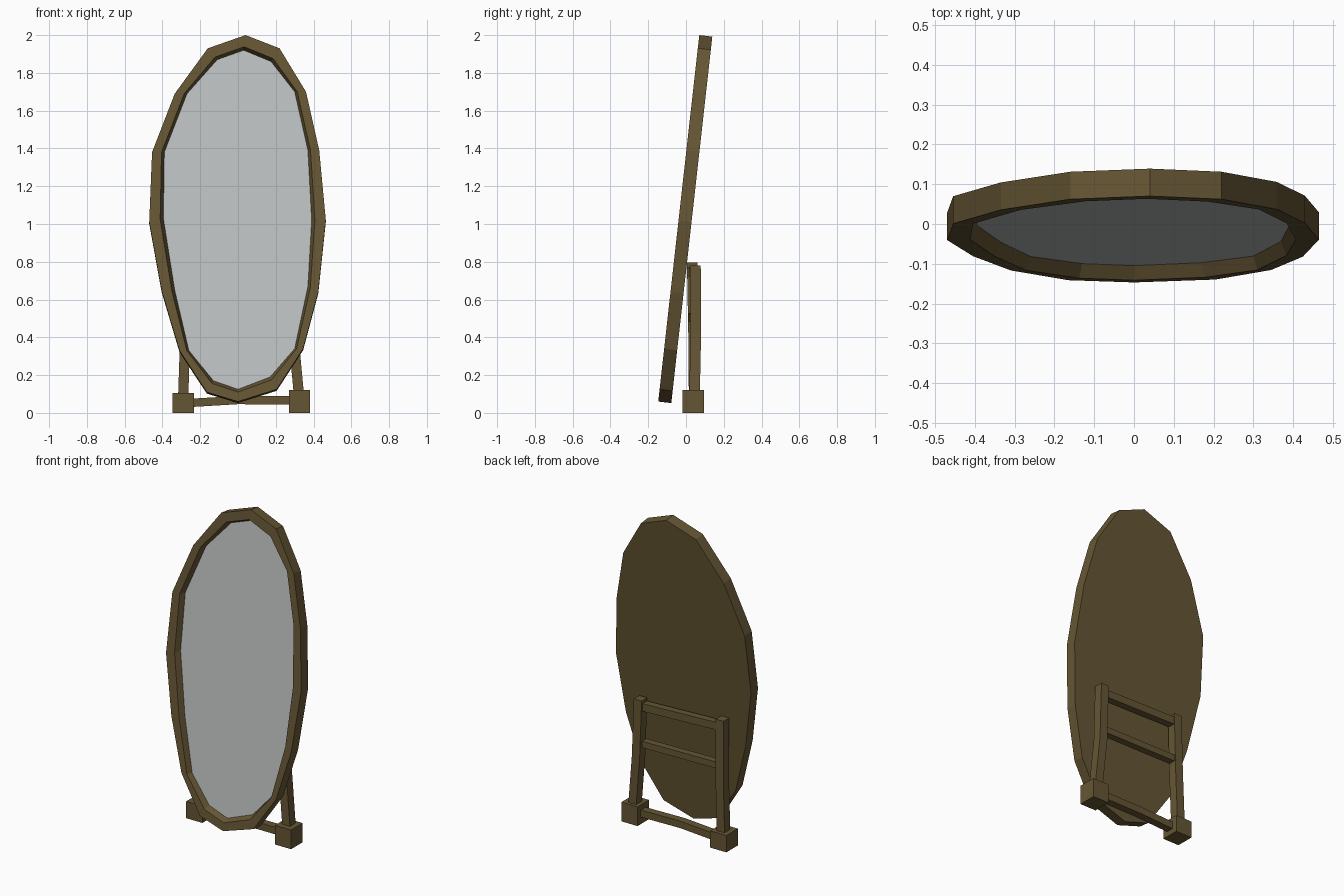
import bpy, bmesh
from mathutils import Vector

if "Cube" in bpy.data.objects:
    bpy.data.objects.remove(bpy.data.objects["Cube"])


def material(name, rgb):
    m = bpy.data.materials.new(name)
    m.diffuse_color = (*rgb, 1)
    m.use_nodes = True
    m.node_tree.nodes["Principled BSDF"].inputs["Base Color"].default_value = m.diffuse_color
    return m


wood = material("dark olive wood", (0.13, 0.092, 0.034))
glass = material("silver glass", (0.52, 0.54, 0.54))


def finish(bm, name, mat):
    bmesh.ops.recalc_face_normals(bm, faces=bm.faces)
    me = bpy.data.meshes.new(name)
    bm.to_mesh(me)
    bm.free()
    me.materials.append(mat)
    ob = bpy.data.objects.new(name, me)
    bpy.context.collection.objects.link(ob)
    return ob


# Hand-carved oval outlines (x, z), clockwise from the top
OUTER = [(.04, 2), (.22, 1.93), (.36, 1.70), (.43, 1.39), (.465, 1.02), (.425, .64),
         (.345, .34), (.205, .125), (0, .06), (-.165, .11), (-.31, .33), (-.405, .65),
         (-.47, 1.01), (-.455, 1.38), (-.335, 1.69), (-.16, 1.93)]
INNER = [(.03, 1.92), (.175, 1.86), (.30, 1.70), (.37, 1.39), (.39, 1.02), (.37, .67),
         (.30, .34), (.17, .19), (0, .125), (-.13, .17), (-.26, .33), (-.335, .65),
         (-.395, 1.03), (-.39, 1.38), (-.27, 1.69), (-.11, 1.87)]
LIP = [(i[0] * .77 + o[0] * .23, i[1] * .77 + o[1] * .23) for i, o in zip(INNER, OUTER)]


def tilt(p, depth, drop=0.0):
    return Vector((p[0], -.147 + .112 * (p[1] - .06) + depth, p[1] - drop))


# Frame: back panel, rim, front face, sloped lip
bm = bmesh.new()
rings = [[bm.verts.new(tilt(p, d, s)) for p in pts] for pts, d, s in
         ((OUTER, .069, .008), (OUTER, 0, 0), (LIP, 0, 0), (INNER, .035, 0))]
n = len(OUTER)
for a, b in zip(rings, rings[1:]):
    for i in range(n):
        j = (i + 1) % n
        bm.faces.new((a[i], a[j], b[j], b[i]))
bm.faces.new(rings[0])
finish(bm, "mirror_frame", wood)

# Mirror glass, facing forward
bm = bmesh.new()
f = bm.faces.new([bm.verts.new(tilt(p, .035)) for p in INNER])
f.normal_update()
flip = f.normal.y > 0
ob = finish(bm, "mirror_glass", glass)
if (ob.data.polygons[0].normal.y > 0):
    ob.data.flip_normals()


# Square-section beam through centres; u and v are half sizes across it
def beam(name, stations, u, v):
    bm = bmesh.new()
    loops = []
    u, v = Vector(u), Vector(v)
    for c in stations:
        c = Vector(c)
        loops.append([bm.verts.new(c + u * a + v * b)
                      for a, b in ((-1, -1), (1, -1), (1, 1), (-1, 1))])
    for a, b in zip(loops, loops[1:]):
        for i in range(4):
            j = (i + 1) % 4
            bm.faces.new((a[i], a[j], b[j], b[i]))
    bm.faces.new(loops[0])
    bm.faces.new(loops[-1])
    return finish(bm, name, wood)


# Feet and posts
for side, x, h in (("left", -.29, .105), ("right", .325, .12)):
    beam(side + "_foot", [(x, .038, 0), (x, .038, h)], (.056, 0, 0), (0, .057, 0))
beam("left_post", [(-.29, .043, .09), (-.279, .04, .42), (-.275, .033, .795)],
     (.027, 0, 0), (0, .028, 0))
beam("right_post", [(.323, .045, .09), (.292, .052, .42), (.28, .05, .78)],
     (.027, 0, 0), (0, .028, 0))

# Cross rails
beam("top_rail", [(-.265, .035, .75), (.27, .045, .735)], (0, .022, 0), (0, 0, .024))
beam("middle_rail", [(-.265, .035, .505), (.28, .04, .50)], (0, .022, 0), (0, 0, .02))
beam("bottom_rail", [(-.25, .038, .053), (0, .035, .068), (.29, .04, .066)],
     (0, .024, 0), (0, 0, .022))
